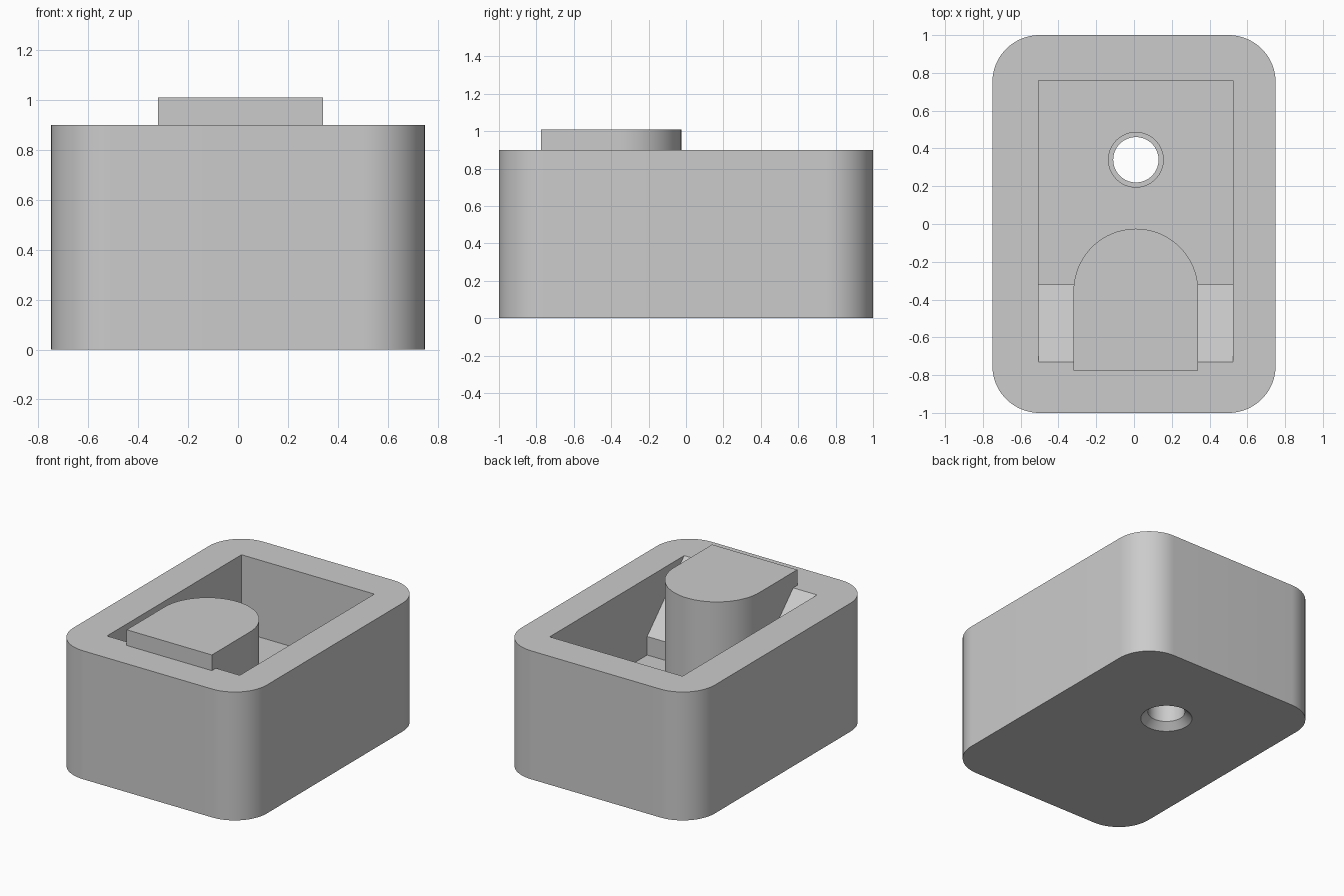
import bpy, bmesh, math

if "Cube" in bpy.data.objects:
    bpy.data.objects.remove(bpy.data.objects["Cube"], do_unlink=True)

# Single grey material
GREY = (0.6, 0.6, 0.6, 1.0)
grey = bpy.data.materials.new("plain grey")
grey.use_nodes = True
grey.diffuse_color = GREY
grey.node_tree.nodes["Principled BSDF"].inputs["Base Color"].default_value = GREY


def add_object(name, bm):
    bmesh.ops.recalc_face_normals(bm, faces=bm.faces)
    mesh = bpy.data.meshes.new(name)
    bm.to_mesh(mesh)
    bm.free()
    mesh.materials.append(grey)
    obj = bpy.data.objects.new(name, mesh)
    bpy.context.collection.objects.link(obj)
    return obj


def prism(name, points, offset):
    """Extrude a closed outline of 3D points along an offset."""
    bm = bmesh.new()
    face = bm.faces.new([bm.verts.new(p) for p in points])
    grown = bmesh.ops.extrude_face_region(bm, geom=[face], use_keep_orig=True)
    verts = [g for g in grown["geom"] if isinstance(g, bmesh.types.BMVert)]
    bmesh.ops.translate(bm, verts=verts, vec=offset)
    return add_object(name, bm)


def arc(cx, cy, r, start, end, z, steps):
    angles = [math.radians(start + (end - start) * i / steps) for i in range(steps + 1)]
    return [(cx + r * math.cos(a), cy + r * math.sin(a), z) for a in angles]


def lathe(name, profile, cx, cy, steps=64):
    """Revolve a (radius, height) profile that starts and ends with caps."""
    bm = bmesh.new()
    rings = [[bm.verts.new(p) for p in arc(cx, cy, r, 0, 360, z, steps)[:-1]]
             for r, z in profile]
    for low, high in zip(rings, rings[1:]):
        for i in range(steps):
            j = (i + 1) % steps
            bm.faces.new((low[i], low[j], high[j], high[i]))
    bm.faces.new(rings[0])
    bm.faces.new(rings[-1])
    return add_object(name, bm)


def select_only(obj):
    bpy.ops.object.select_all(action="DESELECT")
    obj.select_set(True)
    bpy.context.view_layer.objects.active = obj


def cut(obj, cutter):
    mod = obj.modifiers.new("cut", "BOOLEAN")
    mod.operation = "DIFFERENCE"
    mod.solver = "EXACT"
    mod.object = cutter
    select_only(obj)
    bpy.ops.object.modifier_apply(modifier=mod.name)
    bpy.data.objects.remove(cutter, do_unlink=True)


HEIGHT, FLOOR = 0.9, 0.36
LEFT, RIGHT, FRONT, BACK = -0.505, 0.525, -0.73, 0.76

# Rounded outer block
outline = []
for sx, sy, start in ((1, 1, 0), (-1, 1, 90), (-1, -1, 180), (1, -1, 270)):
    outline += arc(sx * 0.5, sy * 0.75, 0.25, start, start + 90, 0, 20)
shell = prism("box_shell", outline, (0, 0, HEIGHT))

# Open rectangular cavity
cavity = prism("cavity_cutter",
               [(LEFT, FRONT, FLOOR), (RIGHT, FRONT, FLOOR),
                (RIGHT, BACK, FLOOR), (LEFT, BACK, FLOOR)], (0, 0, 1))
cut(shell, cavity)

# Stepped floor hole, flared at the underside
hole = lathe("hole_cutter",
             [(0.187, -0.02), (0.12, 0.047), (0.12, 0.2), (0.145, 0.2), (0.145, 0.5)],
             0.01, 0.34)
cut(shell, hole)

# Sloped ledge along the front wall
ramp = prism("front_ramp",
             [(LEFT, FRONT, FLOOR), (LEFT, -0.32, FLOOR),
              (LEFT, -0.32, 0.49), (LEFT, FRONT, HEIGHT)],
             (RIGHT - LEFT, 0, 0))

# Upright block with a round back
block = prism("arched_block",
              [(-0.32, -0.775, FLOOR), (0.34, -0.775, FLOOR)]
              + arc(0.01, -0.355, 0.33, 0, 180, FLOOR, 40),
              (0, 0, 1.01 - FLOOR))

for obj in (shell, ramp, block):
    select_only(obj)
    bpy.ops.object.shade_smooth_by_angle(angle=math.radians(30))
